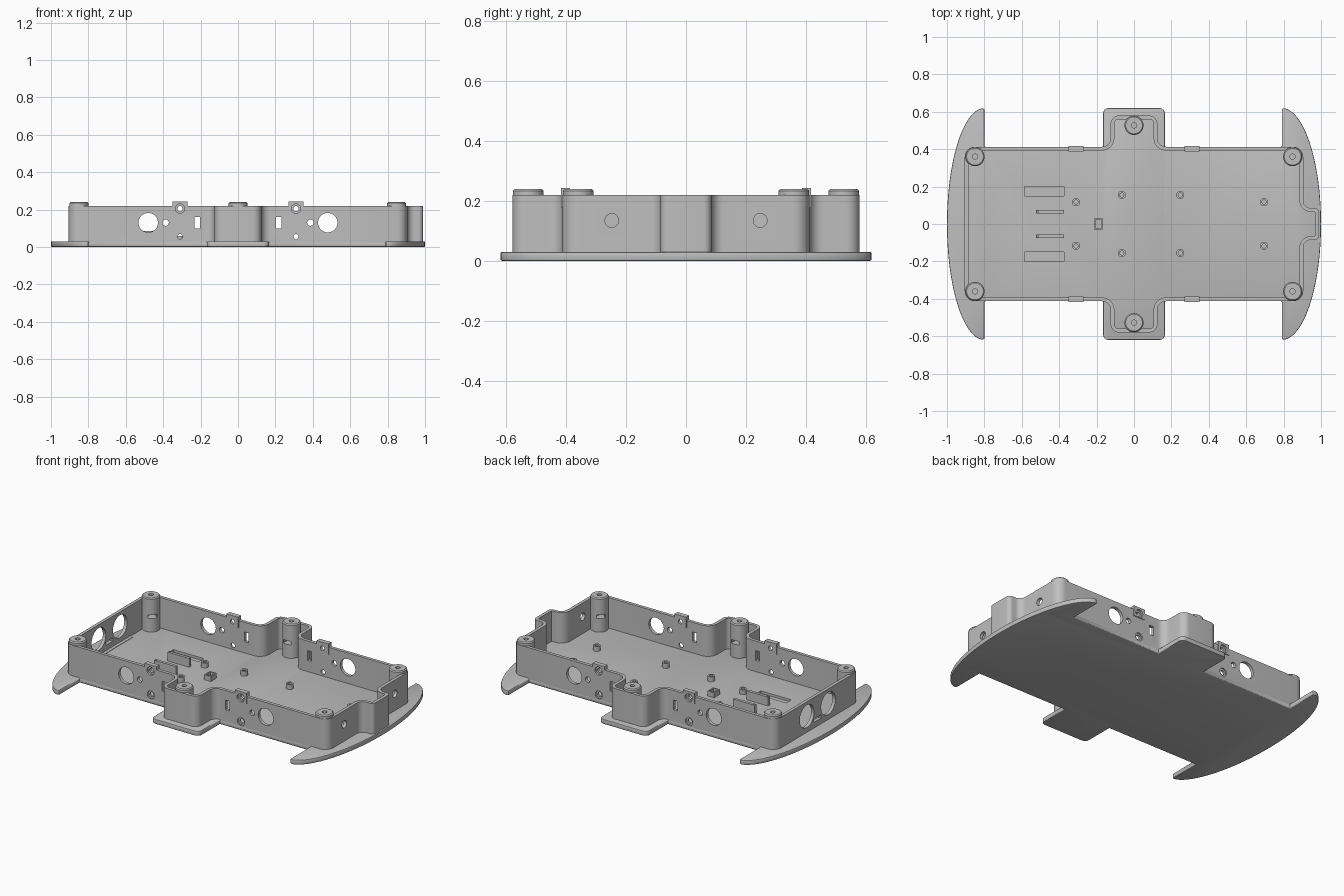
import bpy, bmesh, math
from mathutils import Vector, Matrix

if "Cube" in bpy.data.objects:
    bpy.data.objects.remove(bpy.data.objects["Cube"])

grey = bpy.data.materials.new("plain grey")
grey.use_nodes = True
grey.diffuse_color = (0.52, 0.52, 0.52, 1)
grey.node_tree.nodes["Principled BSDF"].inputs["Base Color"].default_value = (0.52, 0.52, 0.52, 1)

FLOOR, TOP, CAP = 0.03, 0.22, 0.24
SIDE, END, THICK = 0.413, 0.905, 0.02


def finish(name, bm):
    bmesh.ops.recalc_face_normals(bm, faces=bm.faces)
    mesh = bpy.data.meshes.new(name)
    bm.to_mesh(mesh)
    bm.free()
    obj = bpy.data.objects.new(name, mesh)
    bpy.context.collection.objects.link(obj)
    mesh.materials.append(grey)
    return obj


def activate(obj):
    bpy.ops.object.select_all(action='DESELECT')
    obj.select_set(True)
    bpy.context.view_layer.objects.active = obj


def smooth(obj):
    activate(obj)
    bpy.ops.object.shade_smooth_by_angle(angle=math.radians(35))


def combine(obj, bm, operation='DIFFERENCE'):
    tool = finish("cutter", bm)
    tool.hide_render = True
    mod = obj.modifiers.new("combine", 'BOOLEAN')
    mod.operation, mod.solver, mod.object = operation, 'EXACT', tool
    activate(obj)
    bpy.ops.object.modifier_apply(modifier=mod.name)
    bpy.data.objects.remove(tool)


def box(bm, center, size, turn=0):
    m = Matrix.Translation(center) @ Matrix.Rotation(turn, 4, 'Z') @ Matrix.Diagonal((*size, 1))
    bmesh.ops.create_cube(bm, size=1, matrix=m)


def rod(bm, center, radius, length, axis='Z', segments=32):
    turn = {'X': Matrix.Rotation(math.pi / 2, 4, 'Y'),
            'Y': Matrix.Rotation(math.pi / 2, 4, 'X'), 'Z': Matrix()}[axis]
    bmesh.ops.create_cone(bm, cap_ends=True, segments=segments, radius1=radius, radius2=radius,
                          depth=length, matrix=Matrix.Translation(center) @ turn)


def fillet(corners, steps=8):
    """Round each (x, y, radius) corner of a closed outline."""
    out = []
    for i, (x, y, r) in enumerate(corners):
        p = Vector((x, y))
        if r == 0:
            out.append(p)
            continue
        a = (Vector(corners[i - 1][:2]) - p).normalized()
        b = (Vector(corners[(i + 1) % len(corners)][:2]) - p).normalized()
        half = a.angle(b) / 2
        center = p + (a + b).normalized() * r / math.sin(half)
        start = p + a * r / math.tan(half) - center
        end = p + b * r / math.tan(half) - center
        for k in range(steps + 1):
            blend = math.sin((1 - k / steps) * (math.pi - 2 * half)) * start
            blend += math.sin(k / steps * (math.pi - 2 * half)) * end
            out.append(center + blend.normalized() * r)
    return out


def inset(points, t):
    """Move a counter-clockwise outline inward by t."""
    out = []
    for i, p in enumerate(points):
        d1 = (p - points[i - 1]).normalized()
        d2 = (points[(i + 1) % len(points)] - p).normalized()
        n1, n2 = Vector((-d1.y, d1.x)), Vector((-d2.y, d2.x))
        out.append(p + (n1 + n2) * t / (1 + n1.dot(n2)))
    return out


def mirror_y(half):
    return half + [(x, -y, r) for x, y, r in reversed(half)]


def lathe(name, profile, x, y, segments=40):
    bm = bmesh.new()
    verts = [bm.verts.new((r, 0, z)) for r, z in profile]
    edges = [bm.edges.new(pair) for pair in zip(verts, verts[1:])]
    bmesh.ops.spin(bm, geom=verts + edges, axis=(0, 0, 1), cent=(0, 0, 0),
                   angle=math.tau, steps=segments, use_duplicate=False)
    bmesh.ops.remove_doubles(bm, verts=bm.verts, dist=0.0001)
    bmesh.ops.translate(bm, verts=bm.verts, vec=(x, y, 0))
    return finish(name, bm)


# Base plate with curved bumpers at both ends and a tab on each side
def bumper(cx, a, angles):
    return [(cx + a * math.cos(t), 0.62 * math.sin(t), 0) for t in angles]


quarter = [math.radians(3.75 * k) for k in range(24)]
half = bumper(0.79, 0.21, quarter) + [(0.79, 0.615, 0), (0.79, SIDE, 0)]
half += [(0.165, SIDE, 0), (0.165, 0.62, 0.03), (-0.165, 0.62, 0.03), (-0.165, SIDE, 0)]
half += [(-0.8, SIDE, 0), (-0.8, 0.615, 0)]
half += bumper(-0.8, 0.2, [math.pi - t for t in reversed(quarter)])
corners = half + [(x, -y, r) for x, y, r in reversed(half[1:-1])]
bm = bmesh.new()
face = bm.faces.new([bm.verts.new((p.x, p.y, 0)) for p in fillet(corners)])
ext = bmesh.ops.extrude_face_region(bm, geom=[face])
bmesh.ops.translate(bm, verts=[v for v in ext["geom"] if isinstance(v, bmesh.types.BMVert)],
                    vec=(0, 0, FLOOR))
plate = finish("base_plate", bm)
bev = plate.modifiers.new("soft edge", 'BEVEL')
bev.width, bev.segments, bev.angle_limit = 0.005, 2, math.radians(50)
activate(plate)
bpy.ops.object.modifier_apply(modifier=bev.name)
bm = bmesh.new()
for s in (-1, 1):
    box(bm, (-0.48, s * 0.175, FLOOR), (0.21, 0.05, 0.03))
combine(plate, bm)
smooth(plate)

# Perimeter wall with rounded bays
outer = fillet(mirror_y([
    (0.99, 0.085, 0.025), (END, 0.085, 0.04), (END, SIDE, 0.055), (0.125, SIDE, 0.045),
    (0.125, 0.58, 0.045), (-0.125, 0.58, 0.045), (-0.125, SIDE, 0.045), (-END, SIDE, 0.055)]))
inner = inset(outer, THICK)
bm = bmesh.new()
rings = [[bm.verts.new((p.x, p.y, z)) for p in loop]
         for loop, z in ((outer, 0.024), (outer, TOP), (inner, TOP), (inner, 0.024))]
for a, b in zip(rings, rings[1:] + rings[:1]):
    for i in range(len(a)):
        bm.faces.new((a[i - 1], a[i], b[i], b[i - 1]))
wall = finish("perimeter_wall", bm)

# Raised clips on the long walls
bm = bmesh.new()
for sx in (-1, 1):
    for sy in (-1, 1):
        box(bm, (sx * 0.31, sy * 0.402, 0.21), (0.08, 0.03, 0.066))
combine(wall, bm, 'UNION')

# Openings through the long walls and the ends
bm = bmesh.new()
for s in (-1, 1):
    rod(bm, (s * 0.48, 0, 0.13), 0.052, 2, 'Y', 40)
    rod(bm, (s * 0.387, 0, 0.13), 0.017, 2, 'Y')
    box(bm, (s * 0.217, 0, 0.13), (0.03, 2, 0.06))
    for z in (0.055, 0.205):
        rod(bm, (s * 0.31, 0, z), 0.014, 2, 'Y')
    rod(bm, (-END, s * 0.105, 0.13), 0.07, 0.1, 'X', 40)
    rod(bm, (END, s * 0.248, 0.135), 0.023, 0.1, 'X')
box(bm, (-END, 0, 0.075), (0.1, 0.07, 0.02))
combine(wall, bm)

# Shallow screw recesses
bm = bmesh.new()
for sx in (-1, 1):
    for sy in (-1, 1):
        for z in (0.055, 0.205):
            rod(bm, (sx * 0.31, sy * 0.42, z), 0.025, 0.03, 'Y')
combine(wall, bm)
smooth(wall)

# Screw posts with a nut slot facing the middle
post = [(0, 0.025), (0.051, 0.025), (0.051, 0.234), (0.045, CAP),
        (0.014, CAP), (0.014, 0.15), (0, 0.15)]
for name, x, y in (("front_right", 0.848, -0.36), ("back_right", 0.848, 0.36),
                   ("front_left", -0.85, -0.36), ("back_left", -0.85, 0.36),
                   ("front_middle", 0, -0.527), ("back_middle", 0, 0.527)):
    obj = lathe(name + "_post", post, x, y)
    toward = Vector((-math.copysign(1, x) if x else 0, -math.copysign(1, y))).normalized()
    bm = bmesh.new()
    box(bm, (x + toward.x * 0.035, y + toward.y * 0.035, 0.125), (0.06, 0.05, 0.022),
        math.atan2(toward.y, toward.x))
    combine(obj, bm)
    smooth(obj)

# Small standoffs on the floor
standoff = [(0, 0.025), (0.021, 0.025), (0.021, 0.06), (0.011, 0.06), (0.011, 0.034), (0, 0.034)]
for x, y in ((-0.31, 0.117), (-0.065, 0.155), (0.247, 0.155), (0.695, 0.117)):
    for s in (-1, 1):
        smooth(lathe("floor_standoff", standoff, x, s * y, 24))

# Square socket on the floor
bm = bmesh.new()
box(bm, (-0.19, 0, 0.043), (0.046, 0.058, 0.036))
socket = finish("square_socket", bm)
bm = bmesh.new()
box(bm, (-0.19, 0, 0.06), (0.03, 0.042, 0.04))
combine(socket, bm)

# Upright rails and the low strip beside the end wall
for s in (-1, 1):
    bm = bmesh.new()
    box(bm, (-0.45, s * 0.066, 0.055), (0.15, 0.018, 0.06))
    rail = finish("upright_rail", bm)
    bm = bmesh.new()
    rod(bm, (-0.515, s * 0.066, 0.08), 0.005, 0.06, 'Z', 12)
    combine(rail, bm)
bm = bmesh.new()
box(bm, (-0.876, 0, 0.03), (0.022, 0.41, 0.005))
finish("end_strip", bm)
